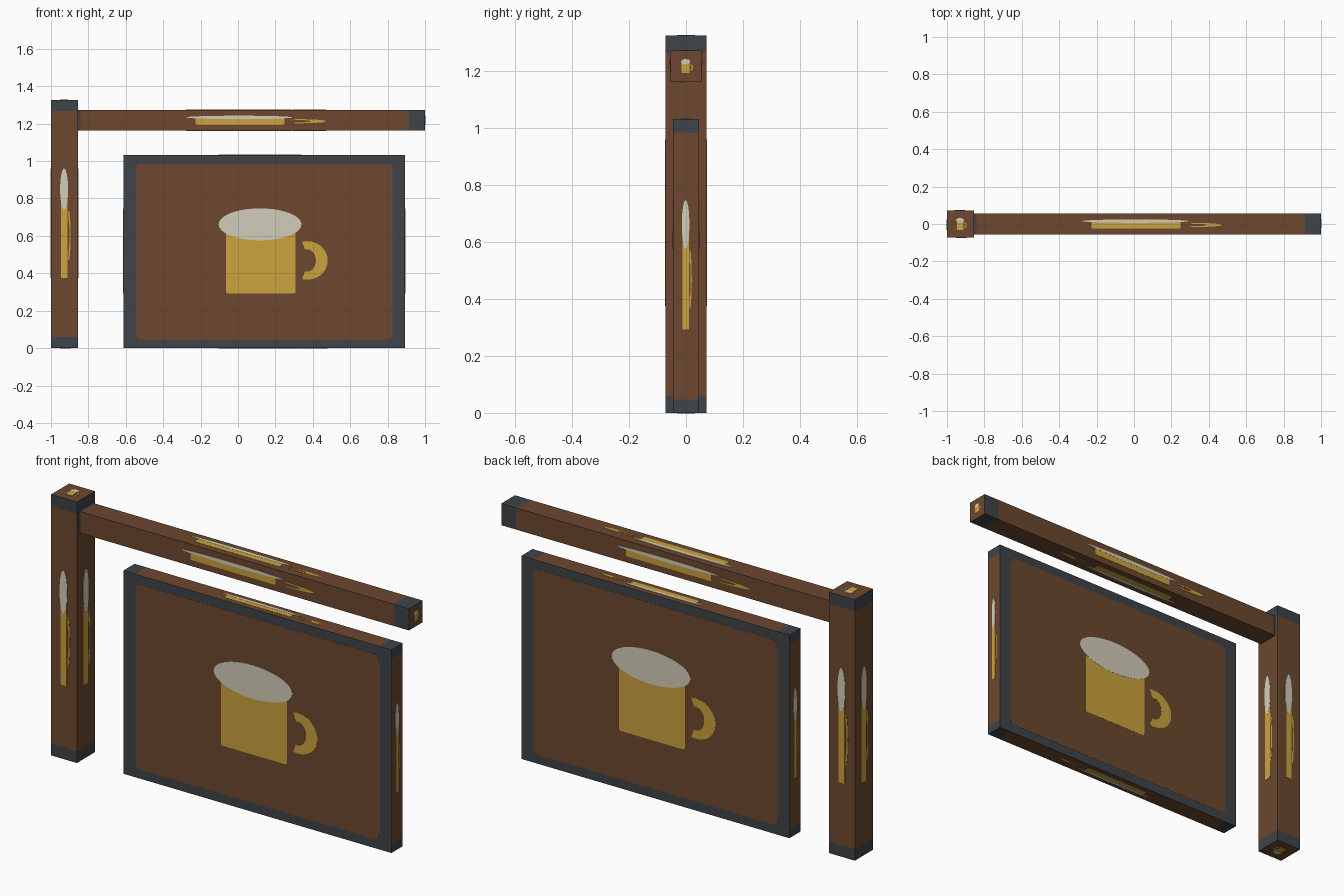
import bpy
import bmesh
from math import cos, sin, pi, radians
from mathutils import Vector

cube = bpy.data.objects.get("Cube")
if cube:
    bpy.data.objects.remove(cube, do_unlink=True)


def material(name, color):
    m = bpy.data.materials.new(name)
    m.use_nodes = True
    m.diffuse_color = (*color, 1)
    m.node_tree.nodes["Principled BSDF"].inputs["Base Color"].default_value = (*color, 1)
    return m


WOOD, IRON, GOLD, FOAM = range(4)
MATERIALS = [
    material("brown wood", (0.150, 0.064, 0.028)),
    material("dark iron", (0.048, 0.058, 0.066)),
    material("golden beer", (0.600, 0.365, 0.048)),
    material("cream foam", (0.650, 0.615, 0.495)),
]
BORDER = 0.045   # iron trim as a share of the face
LAYER = 0.0007   # plate thickness step
X, Y, Z = Vector((1, 0, 0)), Vector((0, 1, 0)), Vector((0, 0, 1))
FACES = [(X, Z), (-X, Z), (Y, Z), (-Y, Z), (X, Y), (X, -Y)]


def arc(cx, cy, rx, ry, start, end, steps):
    angles = [radians(start + (end - start) * i / steps) for i in range(steps + 1)]
    return [(cx + rx * cos(a), cy + ry * sin(a)) for a in angles]


def rounded_rect(u0, v0, u1, v1, ru, rv):
    corners = [(u1 - ru, v1 - rv), (u0 + ru, v1 - rv), (u0 + ru, v0 + rv), (u1 - ru, v0 + rv)]
    return [p for i, (u, v) in enumerate(corners)
            for p in arc(u, v, ru, rv, 90 * i, 90 * i + 90, 5)]


# Emblem outlines in face proportions, counter-clockwise
MUG = rounded_rect(0.364, 0.283, 0.611, 0.61, 0.008, 0.012)
HEAD = arc(0.485, 0.641, 0.147, 0.083, 0, 360, 40)[:-1]
HANDLE = (arc(0.652, 0.454, 0.073, 0.100, -104, 104, 20)
          + arc(0.652, 0.454, 0.031, 0.058, 104, -104, 20))
PANEL = rounded_rect(BORDER, BORDER, 1 - BORDER, 1 - BORDER, 0.018, 0.026)


def finish(bm, name):
    mesh = bpy.data.meshes.new(name)
    bm.to_mesh(mesh)
    bm.free()
    for m in MATERIALS:
        mesh.materials.append(m)
    obj = bpy.data.objects.new(name, mesh)
    bpy.context.collection.objects.link(obj)


def plate(bm, outline, frame, height, mat):
    center, u_axis, v_axis, normal = frame
    base = [center + u_axis * (u - 0.5) + v_axis * (v - 0.5) for u, v in outline]
    low = [bm.verts.new(p) for p in base]
    high = [bm.verts.new(p + normal * height) for p in base]
    bm.faces.new(high).material_index = mat
    for i in range(len(low)):
        j = (i + 1) % len(low)
        bm.faces.new((low[i], low[j], high[j], high[i])).material_index = mat


def timber(name, low, high):
    low, high = Vector(low), Vector(high)
    size, center = high - low, (low + high) / 2
    long_axes = [a for a in range(3) if size[a] > 0.5]

    # Box cut near the ends of its long axes to give iron bands
    bm = bmesh.new()
    bmesh.ops.create_cube(bm, size=1)
    for v in bm.verts:
        v.co = Vector([v.co[i] * size[i] for i in range(3)]) + center
    for a in long_axes:
        direction = (X, Y, Z)[a]
        for side in (-1, 1):
            bmesh.ops.bisect_plane(
                bm, geom=bm.verts[:] + bm.edges[:] + bm.faces[:],
                plane_co=center + direction * side * size[a] * (0.5 - BORDER),
                plane_no=direction)
    bm.normal_update()
    for f in bm.faces:
        offset = f.calc_center_median() - center
        banded = any(abs(f.normal[a]) < 0.5 and abs(offset[a]) > size[a] * (0.5 - BORDER)
                     for a in long_axes)
        framed = all(abs(f.normal[a]) < 0.5 for a in long_axes) and len(long_axes) == 2
        f.material_index = IRON if banded or framed else WOOD
    finish(bm, name)

    # Emblem on every side, with a rounded wood panel on the broad sides
    emblem = bmesh.new()
    panels = bmesh.new()
    for u_dir, v_dir in FACES:
        normal = u_dir.cross(v_dir)

        def along(d):
            return d * sum(abs(d[i]) * size[i] for i in range(3))

        frame = (center + along(normal) / 2, along(u_dir), along(v_dir), normal)
        if frame[1].length > 0.5 and frame[2].length > 0.5:
            plate(panels, PANEL, frame, LAYER, WOOD)
        plate(emblem, MUG, frame, 2 * LAYER, GOLD)
        plate(emblem, HANDLE, frame, 2 * LAYER, GOLD)
        plate(emblem, HEAD, frame, 3 * LAYER, FOAM)
    finish(emblem, name + "_mug_emblems")
    if panels.faces:
        finish(panels, name + "_wood_panels")
    else:
        panels.free()


timber("post", (-1, -0.0725, 0), (-0.855, 0.0725, 1.326))
timber("beam", (-0.93, -0.055, 1.163), (1, 0.055, 1.273))
timber("sign_board", (-0.613, -0.045, 0), (0.894, 0.045, 1.032))
